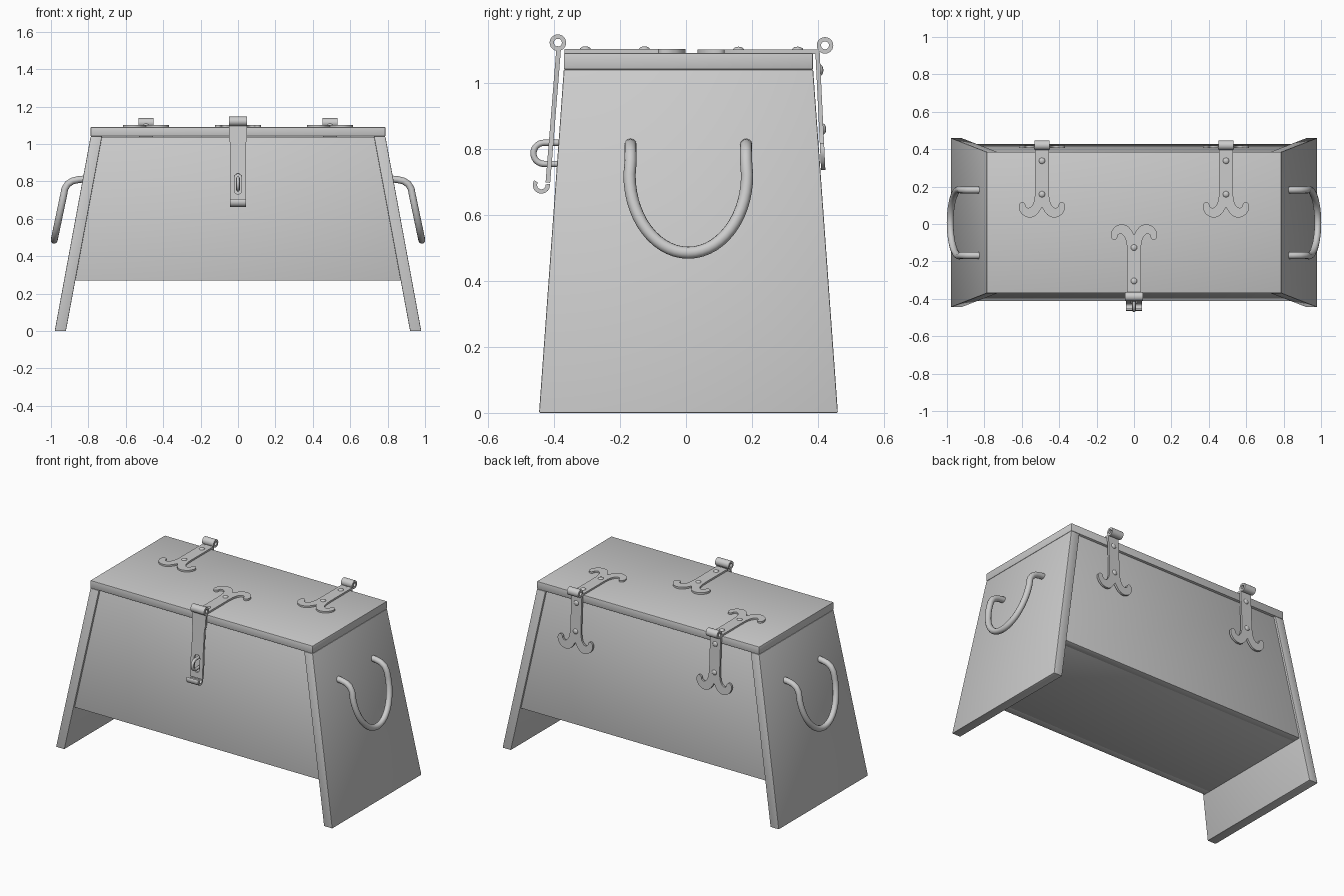
import bpy, bmesh
from math import sin, cos, pi, radians
from mathutils import Matrix, Vector

if "Cube" in bpy.data.objects:
    bpy.data.objects.remove(bpy.data.objects["Cube"])


def link(name, data):
    ob = bpy.data.objects.new(name, data)
    bpy.context.collection.objects.link(ob)
    return ob


def to_mesh(ob):
    bpy.ops.object.select_all(action='DESELECT')
    ob.select_set(True)
    bpy.context.view_layer.objects.active = ob
    bpy.ops.object.convert(target='MESH')
    bpy.ops.object.shade_smooth_by_angle(angle=radians(35))
    return bpy.context.view_layer.objects.active


def board(name, low, high):
    """Tapered plank between two rectangles (x0, x1, y0, y1, z)."""
    bm = bmesh.new()
    for x0, x1, y0, y1, z in (low, high):
        for x, y in ((x0, y0), (x1, y0), (x1, y1), (x0, y1)):
            bm.verts.new((x, y, z))
    bmesh.ops.convex_hull(bm, input=bm.verts)
    bmesh.ops.dissolve_limit(bm, angle_limit=0.01, verts=bm.verts, edges=bm.edges)
    bmesh.ops.recalc_face_normals(bm, faces=bm.faces)
    me = bpy.data.meshes.new(name)
    bm.to_mesh(me)
    bm.free()
    ob = link(name, me)
    mod = ob.modifiers.new("soft_edges", 'BEVEL')
    mod.width, mod.segments = 0.004, 2
    return to_mesh(ob)


def frame(origin, along, normal):
    v = Vector(along).normalized()
    n = Vector(normal)
    n = (n - v * n.dot(v)).normalized()
    m = Matrix((v.cross(n), v, n)).transposed().to_4x4()
    m.translation = origin
    return m


def plate(name, loops, depth, matrix, smooth=()):
    """Flat outline with optional holes; loop indices in smooth are rounded on the first loop."""
    cu = bpy.data.curves.new(name, 'CURVE')
    cu.dimensions, cu.fill_mode = '2D', 'BOTH'
    cu.extrude, cu.resolution_u = depth / 2, 4
    for k, pts in enumerate(loops):
        sp = cu.splines.new('BEZIER')
        sp.bezier_points.add(len(pts) - 1)
        for i, (bp, p) in enumerate(zip(sp.bezier_points, pts)):
            bp.co = (p[0], p[1], 0)
            kind = 'AUTO' if k == 0 and i in smooth else 'VECTOR'
            bp.handle_left_type = bp.handle_right_type = kind
        sp.use_cyclic_u = True
        if not smooth:
            sp.resolution_u = 1
    ob = link(name, cu)
    ob.matrix_world = matrix
    return to_mesh(ob)


def tube(name, pts, radius):
    cu = bpy.data.curves.new(name, 'CURVE')
    cu.dimensions = '3D'
    cu.bevel_depth, cu.bevel_resolution, cu.use_fill_caps = radius, 4, True
    sp = cu.splines.new('POLY')
    sp.points.add(len(pts) - 1)
    for q, p in zip(sp.points, pts):
        q.co = (*p, 1)
    return to_mesh(link(name, cu))


def arc(cx, cy, r, a0, a1, n):
    return [(cx + r * cos(radians(a0 + (a1 - a0) * i / n)),
             cy + r * sin(radians(a0 + (a1 - a0) * i / n))) for i in range(n + 1)]


# Strap leaf with two curled arms
HALF = [(.037, .02), (.037, .24), (.041, .29), (.053, .322), (.072, .335), (.087, .328),
        (.091, .313), (.103, .304), (.117, .309), (.124, .327), (.118, .352), (.1, .374),
        (.07, .386), (.04, .38), (.018, .36)]
LEAF = HALF + [(0, .33)] + [(-u, v) for u, v in reversed(HALF)]
n = len(HALF)
ROUND = set(range(2, n)) | set(range(n + 1, 2 * n - 1))


def leaf(name, matrix):
    plate(name, [LEAF], 0.013, matrix, ROUND)
    for v in (.083, .262):
        bm = bmesh.new()
        bmesh.ops.create_uvsphere(bm, u_segments=16, v_segments=8, radius=1,
                                  matrix=matrix @ Matrix.Translation((0, v, .005))
                                  @ Matrix.Diagonal((.017, .017, .010, 1)))
        me = bpy.data.meshes.new(name + "_rivet")
        bm.to_mesh(me)
        bm.free()
        to_mesh(link(name + "_rivet", me))


SIDE = Matrix(((0, 0, 1, 0), (1, 0, 0, 0), (0, 1, 0, 0), (0, 0, 0, 1)))  # local xy -> world yz


def at_x(x):
    return Matrix.Translation((x, 0, 0)) @ SIDE


def barrel(name, x, y, z, width):
    plate(name, [arc(y, z, .025, 0, 345, 23), arc(y, z, .012, 0, 345, 23)], width, at_x(x))


# Wooden chest
for s, side in ((1, "right"), (-1, "left")):
    xs = sorted((s * .92, s * .98))
    xt = sorted((s * .727, s * .788))
    board(side + "_end_board", (*xs, -.445, .46, 0), (*xt, -.37, .385, 1.04))
board("front_board", (-.872, .872, -.413, -.36, .27), (-.729, .729, -.358, -.305, 1.038))
board("back_board", (-.872, .872, .376, .429, .27), (-.729, .729, .32, .373, 1.038))
board("floor_board", (-.872, .872, -.37, .386, .27), (-.862, .862, -.366, .382, .32))
board("lid", (-.788, .788, -.37, .385, 1.04), (-.788, .788, -.37, .385, 1.09))

# Drop handles on both ends
for s, side in ((1, "right"), (-1, "left")):
    bend = [(.80, .814), (.85, .810), (.885, .802), (.91, .786), (.926, .76)]
    path = [(s * x, .175, z) for x, z in bend]
    for y, z in arc(0, .72, 1, 0, -180, 28):
        z = .72 + (z - .72) * .235
        path.append((s * (.983 - (z - .485) * .21), y * .178, z))
    path += [(s * x, -.175, z) for x, z in reversed(bend)]
    tube(side + "_handle", [(x, y + .007, z) for x, y, z in path], .0185)

# Rear hinges
for x, side in ((.492, "right"), (-.492, "left")):
    leaf(side + "_hinge_lid_leaf", frame((x, .421, 1.094), (0, -1, 0), (0, 0, 1)))
    leaf(side + "_hinge_back_leaf", frame((x, .397, 1.121), (0, .018, -.375), (0, 1, 0)))
    barrel(side + "_hinge_barrel", x, .421, 1.113, .08)

# Front hasp: lid leaf, barrel, slotted plate and curled end
leaf("hasp_lid_leaf", frame((0, -.388, 1.095), (0, 1, 0), (0, 0, 1)))
barrel("hasp_barrel", 0, -.388, 1.121, .096)
edge = [(.048, 0), (.048, .08), (.042, .11), (.042, .27), (.044, .29), (.044, .414)]
outline = edge + [(-u, v) for u, v in reversed(edge)]
slot = arc(0, .36, .02, 0, 180, 10) + arc(0, .29, .02, 180, 360, 10)
plate("hasp_plate", [outline, slot], .014, frame((0, -.385, 1.11), (0, -.033, -.41), (0, -1, 0)))
curl = arc(-.438, .69, .026, 8, -215, 18) + arc(-.438, .69, .013, -215, 8, 18)
plate("hasp_curl", [curl], .084, at_x(0))

# Staple that passes through the hasp slot
loop = [(-.37, .754)] + arc(-.43, .786, .032, -90, -270, 14) + [(-.37, .818)]
tube("hasp_staple", [(0, y, z) for y, z in loop], .0095)
